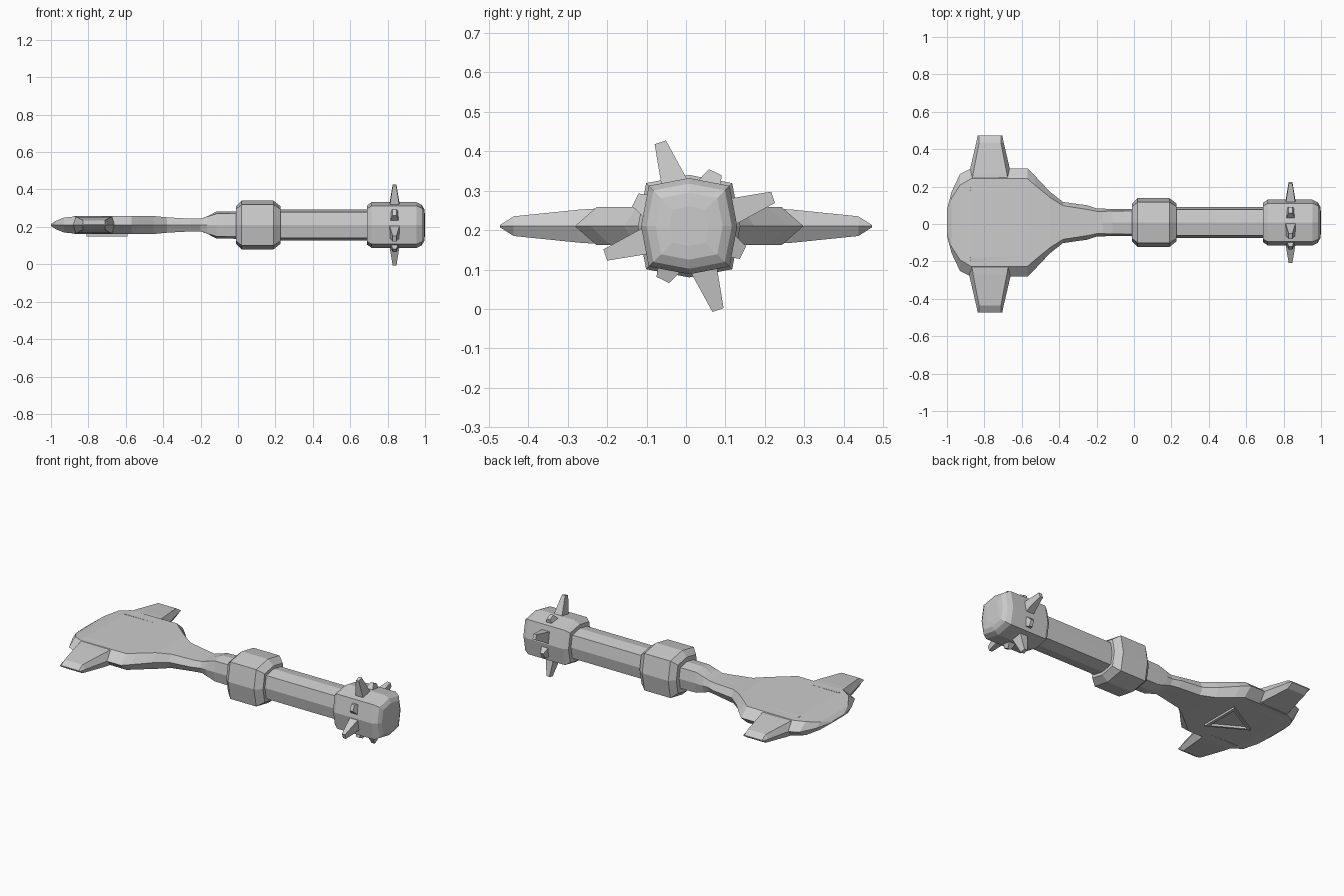
import bpy, bmesh, math
from mathutils import Vector

if "Cube" in bpy.data.objects:
    bpy.data.objects.remove(bpy.data.objects["Cube"])

CY, CZ = 0.008, 0.21   # long axis of the weapon


def loft(name, rings):
    """Skin a list of equal-length point rings and cap both ends."""
    bm = bmesh.new()
    loops = [[bm.verts.new(p) for p in ring] for ring in rings]
    n = len(loops[0])
    for a, b in zip(loops, loops[1:]):
        for i in range(n):
            j = (i + 1) % n
            bm.faces.new((a[i], a[j], b[j], b[i]))
    bm.faces.new(loops[0])
    bm.faces.new(loops[-1])
    bmesh.ops.recalc_face_normals(bm, faces=bm.faces[:])
    me = bpy.data.meshes.new(name)
    bm.to_mesh(me)
    bm.free()
    ob = bpy.data.objects.new(name, me)
    bpy.context.collection.objects.link(ob)
    return ob


def section(x, w, f, t, tm=None):
    """Eight-sided section: side points at w, corners at (f, t), middle at tm."""
    m = t if tm is None else tm
    pts = [(w, 0), (f, t), (0, m), (-f, t), (-w, 0), (-f, -t), (0, -m), (f, -t)]
    return [(x, CY + y, CZ + z) for y, z in pts]


def octagon(x, r):
    return section(x, r, r * 0.84, r * 0.84, r)


# Turned parts: grip, collar, pommel
loft("grip", [octagon(0.15, 0.082), octagon(0.75, 0.082)])
loft("collar", [octagon(x, r) for x, r in
     [(-0.012, 0.10), (0.02, 0.13), (0.19, 0.13), (0.228, 0.10)]])
loft("pommel", [octagon(x, r) for x, r in
     [(0.69, 0.105), (0.715, 0.122), (0.955, 0.122), (0.983, 0.108),
      (0.996, 0.085), (1.0, 0.05)]])

# Blade and neck: x, rim half width, flat half width, half thickness
blade = [
    (-1.0, 0.07, 0.05, 0.004), (-0.975, 0.165, 0.13, 0.022),
    (-0.93, 0.26, 0.20, 0.040), (-0.87, 0.29, 0.235, 0.046),
    (-0.57, 0.29, 0.235, 0.048), (-0.53, 0.25, 0.20, 0.048),
    (-0.45, 0.165, 0.135, 0.048), (-0.38, 0.11, 0.09, 0.041),
    (-0.25, 0.092, 0.07, 0.034), (-0.20, 0.075, 0.06, 0.034),
]
rings = [section(*s) for s in blade]
rings += [section(-0.165, 0.074, 0.06, 0.045, 0.046),
          octagon(-0.115, 0.072), octagon(0.02, 0.074)]
loft("blade", rings)

# Side horns of the blade: distance out, rim half length, flat half length, half thickness
for side, label in ((1, "left"), (-1, "right")):
    horn = []
    for y, a, b, t in [(0.18, 0.13, 0.105, 0.0475), (0.27, 0.112, 0.09, 0.042),
                       (0.437, 0.073, 0.058, 0.025), (0.472, 0.066, 0.058, 0.003)]:
        pts = [(a, 0), (b, t), (-b, t), (-a, 0), (-b, -t), (b, -t)]
        horn.append([(-0.77 + u, side * y, CZ + v) for u, v in pts])
    loft("blade_horn_" + label, horn)

# Ring of alternating long and short spikes round the pommel
for k in range(8):
    ang = math.radians(19 + 45 * k)
    out = Vector((0, math.cos(ang), math.sin(ang)))
    tan = Vector((0, -out.z, out.y))
    mid = Vector((0.837, CY, CZ))
    tip, tw = (0.225, 0.015) if k % 2 == 0 else (0.152, 0.018)
    spike = []
    for r, wx, wt in [(0.09, 0.03, 0.038), (tip, 0.01, tw)]:
        spike.append([mid + out * r + Vector((sx * wx, 0, 0)) + tan * (sy * wt)
                      for sx, sy in ((1, 1), (-1, 1), (-1, -1), (1, -1))])
    loft("pommel_spike_%d" % k, spike)

# Raised triangular ridge under the blade
centre, scale = Vector((-0.675, CY)), 0.80
outer = [Vector((-0.59, -0.125 + CY)), Vector((-0.59, 0.125 + CY)),
         Vector((-0.81, CY))]
for i in range(3):
    p, q = outer[i], outer[(i + 1) % 3]
    pi, qi = centre + (p - centre) * scale, centre + (q - centre) * scale
    loft("underside_ridge_%d" % i,
         [[(v.x, v.y, z) for v in (p, q, qi, pi)] for z in (0.168, 0.15)])
